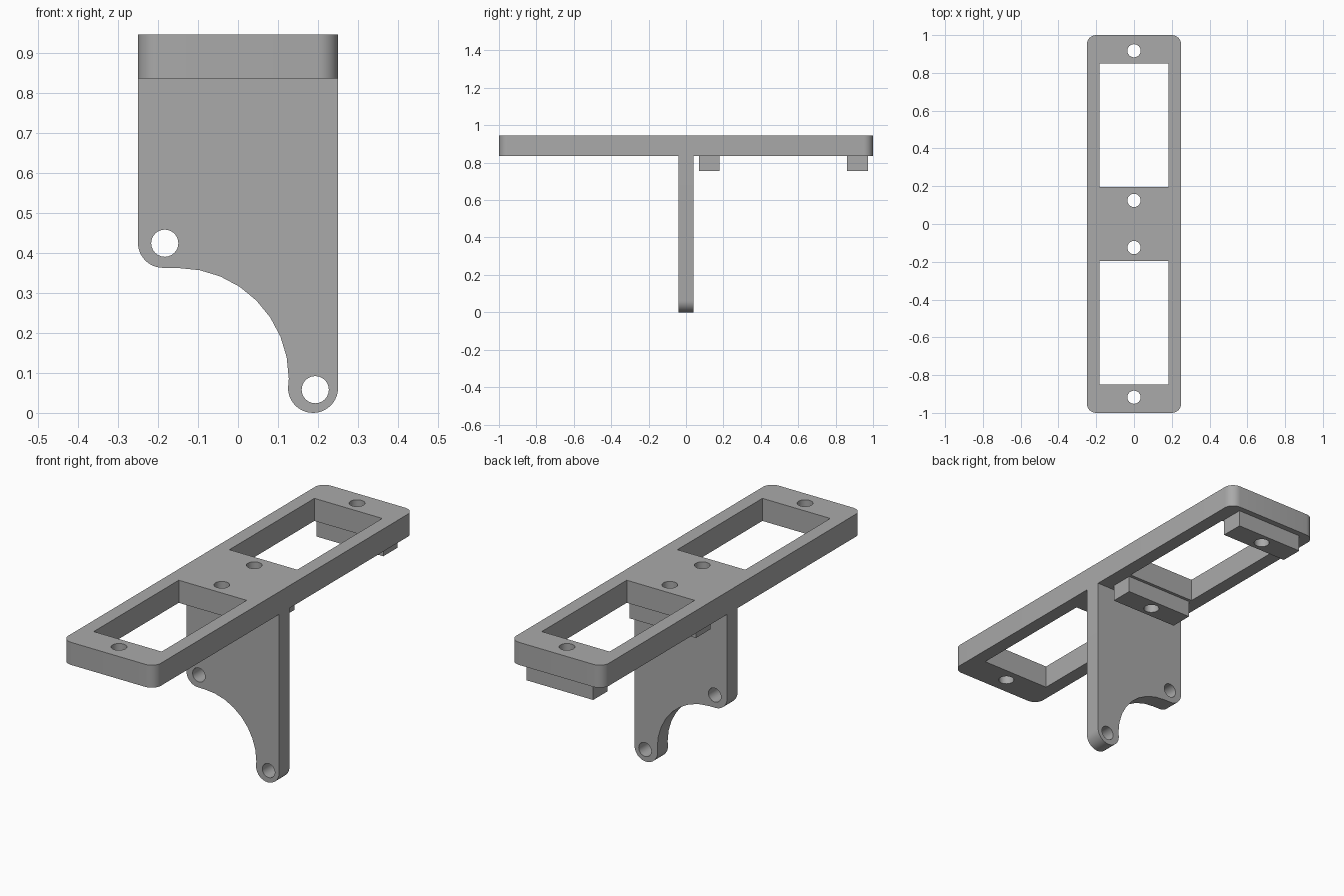
import bpy, bmesh
from math import cos, sin, pi, radians
from mathutils import Matrix

cube = bpy.data.objects.get("Cube")
if cube:
    bpy.data.objects.remove(cube, do_unlink=True)

grey = bpy.data.materials.new("plain grey")
grey.use_nodes = True
colour = (0.4, 0.4, 0.4, 1)
grey.diffuse_color = colour
grey.node_tree.nodes["Principled BSDF"].inputs["Base Color"].default_value = colour


def arc(cx, cy, r, start, end, steps):
    """Points along an arc, angles in degrees."""
    angles = [radians(start + (end - start) * i / steps) for i in range(steps + 1)]
    return [(cx + r * cos(a), cy + r * sin(a)) for a in angles]


def circle(cx, cy, r, sides=24):
    return arc(cx, cy, r, 0, 360, sides)[:-1]


def rectangle(x0, x1, y0, y1):
    return [(x0, y0), (x1, y0), (x1, y1), (x0, y1)]


def slab(name, outlines, thickness, matrix):
    """Flat part: first outline is the edge, the others are openings."""
    curve = bpy.data.curves.new(name, "CURVE")
    curve.dimensions = "2D"
    curve.fill_mode = "BOTH"
    curve.extrude = thickness / 2
    for points in outlines:
        spline = curve.splines.new("POLY")
        spline.points.add(len(points) - 1)
        for p, (x, y) in zip(spline.points, points):
            p.co = (x, y, 0, 1)
        spline.use_cyclic_u = True
    obj = bpy.data.objects.new(name, curve)
    bpy.context.collection.objects.link(obj)
    bpy.ops.object.select_all(action="DESELECT")
    obj.select_set(True)
    bpy.context.view_layer.objects.active = obj
    bpy.ops.object.convert(target="MESH")
    obj = bpy.context.object
    obj.name = name
    # Weld caps to walls and place the part
    bm = bmesh.new()
    bm.from_mesh(obj.data)
    bmesh.ops.remove_doubles(bm, verts=bm.verts, dist=1e-4)
    bm.transform(matrix)
    bmesh.ops.recalc_face_normals(bm, faces=bm.faces)
    bm.to_mesh(obj.data)
    bm.free()
    obj.data.materials.clear()
    obj.data.materials.append(grey)
    bpy.ops.object.shade_smooth_by_angle(angle=radians(30))
    return obj


PLATE_BOTTOM, PLATE_TOP = 0.835, 0.945
HOLE = 0.035
HOLE_Y = (0.125, 0.917)

# Top plate: rounded rectangle, two windows, four screw holes
r = 0.05
edge = []
for sx, sy, start in ((1, 1, 0), (-1, 1, 90), (-1, -1, 180), (1, -1, 270)):
    edge += arc(sx * (0.25 - r), sy * (1 - r), r, start, start + 90, 8)
openings = []
for s in (-1, 1):
    openings.append(rectangle(-0.183, 0.183, s * 0.195, s * 0.85))
    openings += [circle(0, s * y, HOLE) for y in HOLE_Y]
slab("top_plate", [edge] + openings, PLATE_TOP - PLATE_BOTTOM,
     Matrix.Translation((0, 0, (PLATE_TOP + PLATE_BOTTOM) / 2)))

# Screw blocks under the back half of the plate
block_height = 0.08
for label, y in zip(("inner", "outer"), HOLE_Y):
    slab(label + "_screw_block",
         [rectangle(-0.18, 0.18, y - 0.055, y + 0.055), circle(0, y, HOLE)],
         block_height, Matrix.Translation((0, 0, PLATE_BOTTOM - block_height / 2)))

# Upright bracket: two rounded lugs joined by a concave sweep
profile = [(0.25, PLATE_BOTTOM), (-0.25, PLATE_BOTTOM)]
profile += arc(-0.1875, 0.425, 0.0625, 180, 270, 10)
profile += arc(-0.15, 0.085, 0.277, 90, 0, 8)
profile += arc(0.1875, 0.0625, 0.0625, 180, 360, 20)
slab("upright_bracket",
     [profile, circle(-0.183, 0.424, 0.034), circle(0.193, 0.058, 0.034)],
     0.08, Matrix.Rotation(pi / 2, 4, "X"))
